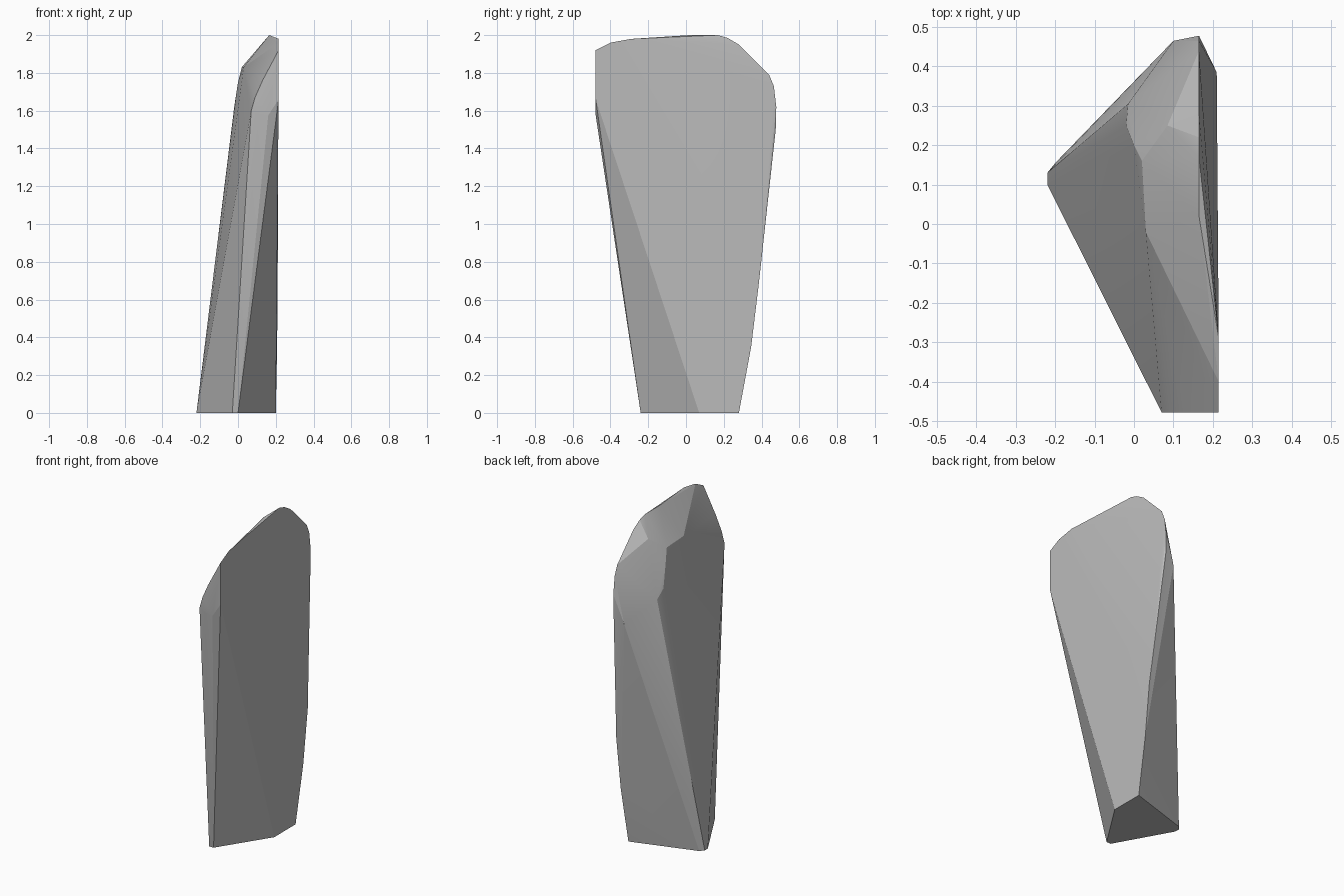
import bpy
import bmesh

cube = bpy.data.objects.get("Cube")
if cube:
    bpy.data.objects.remove(cube, do_unlink=True)

# Single stone colour
stone = bpy.data.materials.new("stone_grey")
stone.use_nodes = True
grey = (0.5, 0.5, 0.5, 1)
stone.diffuse_color = grey
stone.node_tree.nodes["Principled BSDF"].inputs["Base Color"].default_value = grey

# Foot outline on the ground (x, y)
foot = [(-.03, -.24), (0, -.24), (.2, .07), (.2, .28), (-.2, .155), (-.22, .13), (-.22, .1)]

# Narrow front facet (x, z)
nose = [(.07, 1.6), (.11, 1.58), (.16, 1.575), (.215, 1.66), (.215, 1.92), (.13, 1.76), (.09, 1.67)]

# Upper rim of the flat side, front to back (y, z)
rim = [(.02, 2), (.17, 2), (.22, 1.985), (.28, 1.95), (.44, 1.79), (.465, 1.73), (.478, 1.62), (.475, 1.5)]

# Bulge of the flat side, then the rounded shoulder (x, y, z)
shoulder = [(.21, .385, .68), (.207, .345, .35), (.215, -.4, 1.96), (.215, -.29, 1.98),
            (.1, .465, 1.45), (-.015, .305, 1.57), (-.02, .25, 1.62), (0, .2, 1.75),
            (.02, .16, 1.83), (.085, .25, 1.9), (.03, -.02, 1.83)]

points = [(x, y, 0) for x, y in foot]
points += [(x, -.478, z) for x, z in nose]
points += [(.165, y, z) for y, z in rim]
points += shoulder

# Wrap the outlines in one convex stone
bm = bmesh.new()
for p in points:
    bm.verts.new(p)
hull = bmesh.ops.convex_hull(bm, input=bm.verts)
loose = [v for v in bm.verts if not v.link_faces]
bmesh.ops.delete(bm, geom=loose, context='VERTS')
bmesh.ops.dissolve_limit(bm, angle_limit=.02, verts=bm.verts, edges=bm.edges)
bmesh.ops.recalc_face_normals(bm, faces=bm.faces)
mesh = bpy.data.meshes.new("standing_stone")
bm.to_mesh(mesh)
bm.free()
mesh.materials.append(stone)
obj = bpy.data.objects.new("standing_stone", mesh)
bpy.context.collection.objects.link(obj)

# Soften shallow facets, keep the main ridges crisp
bpy.context.view_layer.objects.active = obj
obj.select_set(True)
bpy.ops.object.shade_smooth_by_angle(angle=.2)
